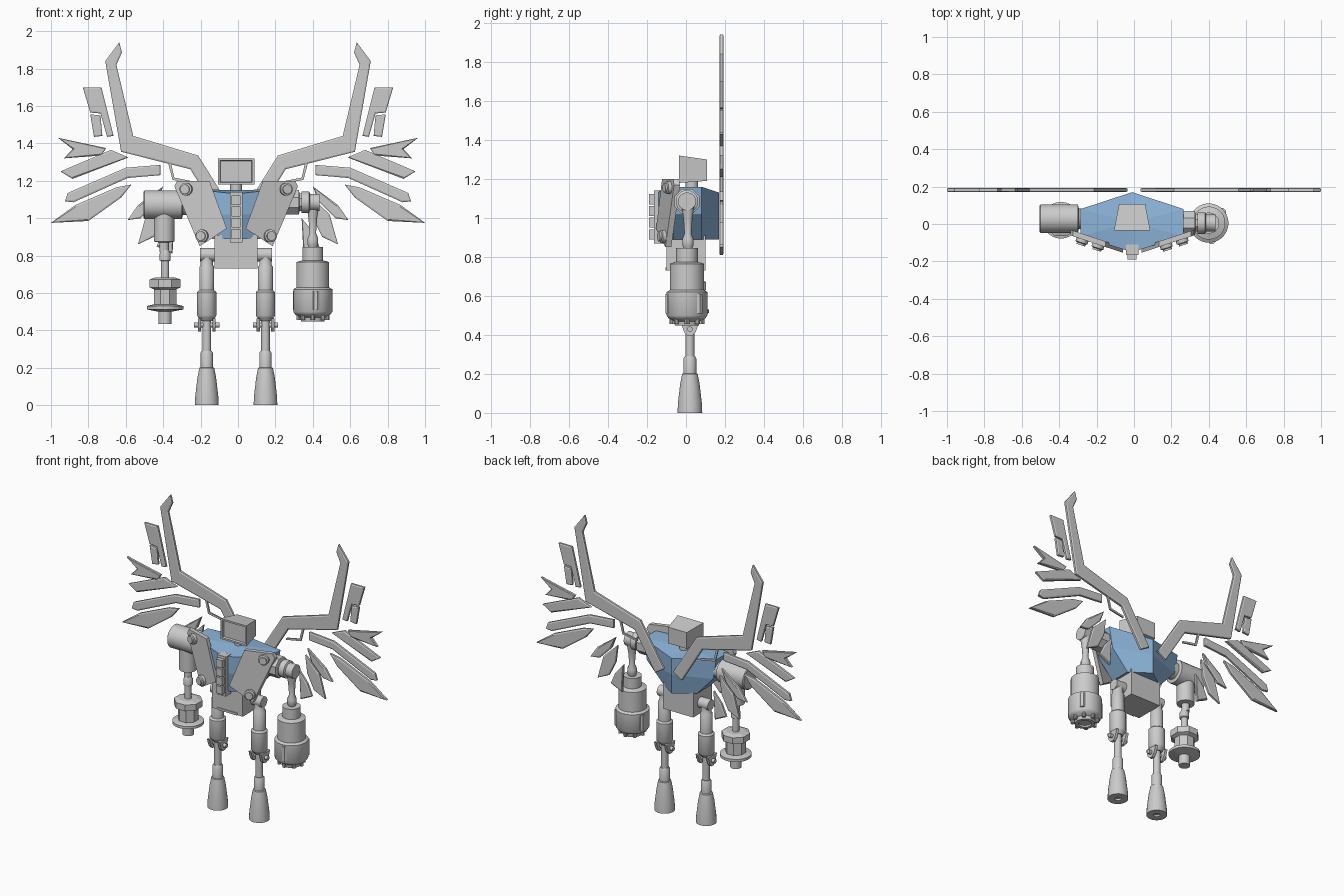
import bpy, bmesh, math
from mathutils import Matrix, Vector

CX = -0.01  # body centre line

blue = bpy.data.materials.new("blue_panel")
blue.diffuse_color = (0.27, 0.47, 0.72, 1)


def finish(name, bm, smooth=False):
    bmesh.ops.recalc_face_normals(bm, faces=bm.faces)
    me = bpy.data.meshes.new(name)
    bm.to_mesh(me)
    bm.free()
    ob = bpy.data.objects.new(name, me)
    bpy.context.collection.objects.link(ob)
    if smooth:
        bpy.ops.object.select_all(action='DESELECT')
        ob.select_set(True)
        bpy.context.view_layer.objects.active = ob
        bpy.ops.object.shade_smooth_by_angle(angle=math.radians(35))
    return ob


def skin(bm, rings):
    """Join rings of points into a closed skin; returns first and last cap."""
    vs = [[bm.verts.new(p) for p in r] for r in rings]
    n = len(vs[0])
    for a, b in zip(vs, vs[1:]):
        for i in range(n):
            bm.faces.new((a[i], a[(i + 1) % n], b[(i + 1) % n], b[i]))
    return bm.faces.new(vs[0][::-1]), bm.faces.new(vs[-1])


def loft(name, rings):
    bm = bmesh.new()
    skin(bm, rings)
    return finish(name, bm)


def lathe(name, prof, loc, n=24, axis='Z', smooth=True):
    """Stack of (radius, height) rings turned around an axis through loc."""
    m = Matrix.Translation(loc)
    if axis == 'X':
        m = m @ Matrix.Rotation(math.pi / 2, 4, 'Y')
    elif axis != 'Z':
        m = m @ Vector(axis).to_track_quat('Z', 'Y').to_matrix().to_4x4()
    off = math.pi / n
    rings = [[m @ Vector((r * math.cos(off + 2 * math.pi * i / n),
                          r * math.sin(off + 2 * math.pi * i / n), z))
              for i in range(n)] for r, z in prof]
    bm = bmesh.new()
    skin(bm, rings)
    return finish(name, bm, smooth)


def box(name, x0, x1, y0, y1, z0, z1):
    return loft(name, [[(x0, y0, z), (x1, y0, z), (x1, y1, z), (x0, y1, z)]
                       for z in (z0, z1)])


def blade(name, pts, s, panel=True):
    """Flat wing piece with a chamfered raised panel on both faces."""
    t = 0.007 if panel else 0.005
    bm = bmesh.new()
    caps = skin(bm, [[(s * x, 0.182 + d, z) for x, z in pts] for d in (-t, t)])
    bmesh.ops.recalc_face_normals(bm, faces=bm.faces)
    if panel:
        for f in caps:
            bmesh.ops.inset_region(bm, faces=[f], thickness=0.009, depth=0.004)
    return finish(name, bm)


# Torso: tapered six-sided shell
def hexring(w, zs, ze):
    return [(CX, -0.15, ze), (CX + w, -0.065, zs), (CX + w, 0.08, zs),
            (CX, 0.17, ze), (CX - w, 0.08, zs), (CX - w, -0.065, zs)]


bm = bmesh.new()
bot, top = skin(bm, [hexring(0.13, 0.89, 0.89), hexring(0.25, 1.02, 1.02),
                     hexring(0.275, 1.16, 1.13)])
bmesh.ops.poke(bm, faces=[top], offset=0.03)
torso = finish("torso", bm)
torso.data.materials.append(blue)

# Pelvis and front spine
box("pelvis", CX - 0.115, CX + 0.115, -0.1, 0.1, 0.73, 0.91)
box("pelvis_trim", CX - 0.075, CX + 0.075, -0.106, -0.09, 0.73, 0.745)
box("front_spine", CX - 0.033, CX + 0.033, -0.165, -0.11, 0.87, 1.14)
for i in range(4):
    z = 0.89 + i * 0.06
    box("spine_rib", CX - 0.024, CX + 0.024, -0.19, -0.16, z, z + 0.052)

# Head with recessed screen
bm = bmesh.new()
face, _ = skin(bm, [[(CX + a * w, y, z) for a, z in ((-1, z0), (1, z0), (1, z1), (-1, z1))]
                    for w, y, z0, z1 in ((0.097, -0.035, 1.18, 1.32), (0.07, 0.107, 1.19, 1.3))])
bmesh.ops.recalc_face_normals(bm, faces=bm.faces)
bmesh.ops.inset_region(bm, faces=[face], thickness=0.016)
bmesh.ops.inset_region(bm, faces=[face], thickness=0.004, depth=-0.015)
finish("head", bm)
lathe("neck", [(0.032, 1.12), (0.032, 1.2)], (CX, 0.03, 0))

for s, side in ((1, "right"), (-1, "left")):
    # Chest plate lying on the slanted torso front, with bolts
    plate = [(0.143, 1.2), (0.05, 0.945), (0.195, 0.85), (0.33, 1.17), (0.315, 1.2)]
    loft("chest_plate_" + side,
         [[(CX + s * x, -0.17 + 0.33 * x + d, z) for x, z in plate] for d in (0, 0.03)])
    for x, z in ((0.265, 1.155), (0.18, 0.905)):
        p = (CX + s * x, -0.17 + 0.33 * x, z)
        lathe("plate_bolt_" + side, [(0.034, -0.02), (0.034, 0.018), (0.025, 0.022), (0.025, 0.032)],
              p, 16, (s * 0.33, -1, 0))

    # Leg: hip, thigh, knee, shin and flared foot
    lx = CX + s * 0.157
    lathe("hip_" + side, [(0.036, -0.06), (0.036, 0.035)] if s > 0 else [(0.036, -0.035), (0.036, 0.06)],
          (lx, 0.02, 0.805), axis='X')
    lathe("thigh_" + side, [(0.03, 0.45), (0.046, 0.47), (0.052, 0.48), (0.052, 0.605), (0.04, 0.615),
                            (0.04, 0.74), (0.033, 0.75), (0.033, 0.79)], (lx, 0.02, 0))
    lathe("knee_pin_" + side, [(0.014, -0.068), (0.014, 0.068)], (lx, 0.02, 0.43), 12, 'X')
    for k in (-1, 1):
        prof = [(-0.047, 0.465), (0.047, 0.465), (0.03, 0.415), (0.012, 0.395),
                (-0.012, 0.395), (-0.03, 0.415)]
        loft("knee_bracket_" + side,
             [[(lx + k * d, 0.02 + y, z) for y, z in prof] for d in (0.03, 0.048)])
    lathe("shin_" + side, [(0.023, 0.28), (0.023, 0.46)], (lx, 0.02, 0))
    lathe("foot_" + side, [(0.02, 0.012), (0.02, 0), (0.064, 0), (0.062, 0.05), (0.05, 0.15), (0.04, 0.2),
                           (0.033, 0.203), (0.033, 0.28), (0.027, 0.29)], (lx, 0.02, 0))

    # Wing: bent arm, strut and fanned feathers
    blade("wing_arm_" + side, [(0.635, 1.94), (0.71, 1.84), (0.625, 1.355), (0.255, 1.262), (0.1, 1.01),
                               (0.035, 1.05), (0.213, 1.335), (0.56, 1.44), (0.65, 1.82), (0.62, 1.887)], s)
    blade("wing_strut_" + side, [(0.36, 1.3), (0.375, 1.3), (0.35, 1.205), (0.24, 1.185),
                                 (0.24, 1.197), (0.34, 1.217)], s, False)
    feathers = [
        [(0.73, 1.7), (0.83, 1.7), (0.79, 1.565), (0.735, 1.56), (0.7, 1.435), (0.665, 1.44)],
        [(0.735, 1.55), (0.79, 1.555), (0.77, 1.435), (0.725, 1.44)],
        [(0.963, 1.43), (0.705, 1.375), (0.73, 1.335), (0.93, 1.32), (0.885, 1.37)],
        [(0.585, 1.325), (0.68, 1.365), (0.95, 1.25), (0.885, 1.21)],
        [(0.415, 1.285), (0.6, 1.27), (0.91, 1.135), (0.925, 1.09), (0.88, 1.085), (0.59, 1.215), (0.415, 1.23)],
        [(0.57, 1.18), (0.65, 1.165), (0.87, 1.07), (1.0, 0.975), (0.8, 0.985), (0.625, 1.11)],
        [(0.4, 1.17), (0.535, 1.07), (0.59, 0.99), (0.52, 1.0), (0.43, 1.09)],
        [(0.385, 1.12), (0.49, 1.02), (0.535, 0.86), (0.45, 0.9), (0.4, 1.0)],
        [(0.34, 1.0), (0.4, 0.93), (0.435, 0.85), (0.35, 0.81)],
    ]
    for pts in feathers:
        blade("wing_feather_" + side, pts, s)

# Gun arm (+x): shoulder joint, link and rotary cannon
lathe("gun_shoulder", [(0.07, 0.22), (0.07, 0.325), (0.05, 0.33), (0.05, 0.345)], (0, 0.005, 1.085), 8, 'X', False)
lathe("gun_shoulder_cap", [(0.058, 0.34), (0.058, 0.38), (0.046, 0.385), (0.046, 0.435)], (0, 0.005, 1.085), axis='X')
lathe("gun_link", [(0.016, 0.83), (0.03, 0.86), (0.03, 0.89), (0.018, 0.92), (0.024, 1.0), (0.034, 1.06)],
      (0.4, 0.01, 0), 12)
lathe("gun_body", [(0.04, 0.46), (0.04, 0.448), (0.062, 0.448), (0.066, 0.47), (0.095, 0.485), (0.105, 0.5), (0.105, 0.62),
                   (0.088, 0.63), (0.088, 0.765), (0.056, 0.775), (0.056, 0.845)], (0.4, 0.005, 0), 32)
for i in range(8):
    a = math.pi / 4 * i
    lathe("gun_barrel", [(0.012, 0.455), (0.012, 0.5)],
          (0.4 + 0.077 * math.cos(a), 0.005 + 0.077 * math.sin(a), 0), 10)
for i in range(3):
    a = math.radians(-80 + 120 * i)
    lathe("gun_side_pod", [(0.022, 0.51), (0.022, 0.61)],
          (0.4 + 0.092 * math.cos(a), 0.005 + 0.092 * math.sin(a), 0), 8, smooth=False)

# Tool arm (-x): drum shoulder, elbow and flanged tool
lathe("tool_shoulder", [(0.07, -0.505), (0.077, -0.5), (0.077, -0.3), (0.055, -0.295), (0.055, -0.22)],
      (0, 0.028, 1.072), axis='X')
lathe("tool_elbow", [(0.025, 0.82), (0.025, 0.87), (0.055, 0.875), (0.055, 1.04)], (-0.395, 0.025, 0))
lathe("tool_rod", [(0.022, 0.67), (0.022, 0.77), (0.03, 0.775), (0.03, 0.81), (0.02, 0.83)], (-0.39, 0.02, 0), 16)
lathe("tool_head", [(0.065, 0.53), (0.065, 0.62), (0.09, 0.63), (0.09, 0.672), (0.06, 0.682)],
      (-0.39, 0.02, 0), 8, smooth=False)
lathe("tool_flange", [(0.035, 0.435), (0.035, 0.5), (0.06, 0.505), (0.098, 0.512), (0.098, 0.53), (0.06, 0.54)],
      (-0.39, 0.02, 0), 32)
